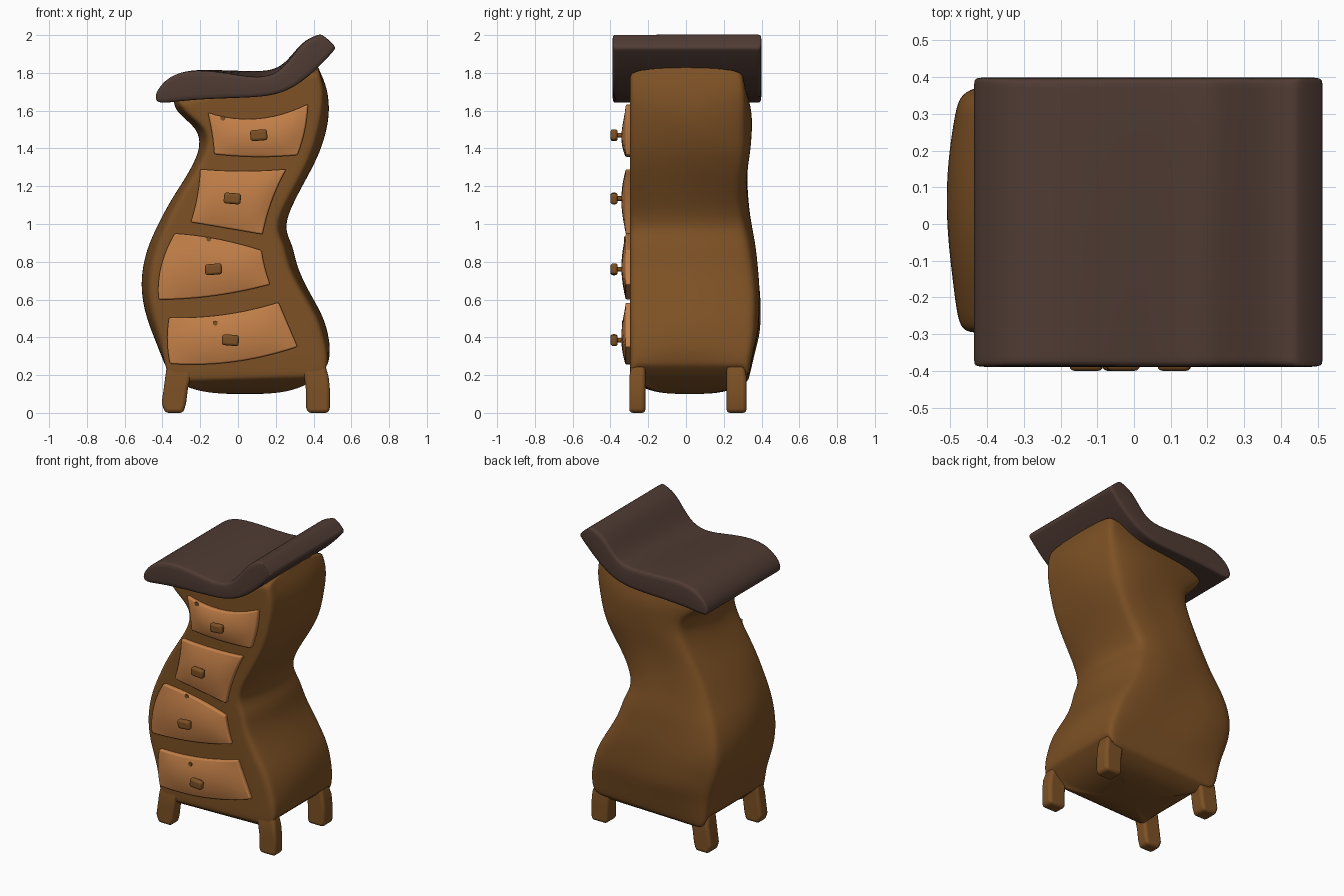
import bpy, bmesh, math
from mathutils import Matrix, Vector

if "Cube" in bpy.data.objects:
    bpy.data.objects.remove(bpy.data.objects["Cube"], do_unlink=True)


def material(name, rgb):
    m = bpy.data.materials.new(name)
    m.use_nodes = True
    m.diffuse_color = (*rgb, 1)
    m.node_tree.nodes["Principled BSDF"].inputs["Base Color"].default_value = (*rgb, 1)
    return m


wood = material("brown wood", (0.205, 0.082, 0.018))
drawer_wood = material("light drawer wood", (0.55, 0.215, 0.065))
dark_wood = material("dark top wood", (0.08, 0.044, 0.034))


def finish(bm, name, mat, subsurf=0, bevel=0, angle=60):
    bmesh.ops.recalc_face_normals(bm, faces=bm.faces)
    me = bpy.data.meshes.new(name)
    bm.to_mesh(me)
    bm.free()
    ob = bpy.data.objects.new(name, me)
    bpy.context.collection.objects.link(ob)
    me.materials.append(mat)
    if bevel:
        b = ob.modifiers.new("bevel", "BEVEL")
        b.width, b.segments = bevel, 3
    if subsurf:
        s = ob.modifiers.new("subsurf", "SUBSURF")
        s.levels = s.render_levels = subsurf
    bpy.ops.object.select_all(action="DESELECT")
    ob.select_set(True)
    bpy.context.view_layer.objects.active = ob
    bpy.ops.object.shade_smooth_by_angle(angle=math.radians(angle))
    return ob


def loft(rings, name, mat, **options):
    """Skin closed rings of equal even length, with strip-quad end caps."""
    bm = bmesh.new()
    loops = [[bm.verts.new(p) for p in r] for r in rings]
    n = len(loops[0])
    for a, b in zip(loops, loops[1:]):
        for i in range(n):
            j = (i + 1) % n
            bm.faces.new((a[i], a[j], b[j], b[i]))
    for cap in (loops[0], loops[-1]):
        for i in range(n // 2 - 1):
            bm.faces.new((cap[i], cap[i + 1], cap[n - 2 - i], cap[n - 1 - i]))
    return finish(bm, name, mat, **options)


# Swaying cabinet body: left z, right z, left x, right x, back y
sections = [
    (.22, .22, -.39, .478, .335), (.33, .33, -.417, .49, .365),
    (.42, .42, -.457, .482, .39), (.52, .52, -.497, .455, .395),
    (.65, .65, -.517, .372, .395), (.78, .78, -.502, .305, .38),
    (.89, .89, -.47, .288, .365), (.98, .98, -.43, .235, .345),
    (1.12, 1.12, -.365, .30, .325), (1.25, 1.25, -.28, .375, .325),
    (1.36, 1.38, -.217, .437, .34), (1.44, 1.52, -.197, .473, .345),
    (1.51, 1.63, -.22, .482, .345), (1.57, 1.72, -.295, .47, .33),
    (1.62, 1.78, -.337, .447, .312), (1.67, 1.83, -.338, .425, .302),
]
FRONT = -.297

# Unit square outline with clipped corners, starting mid right side
half = [.17, .5, .8, .95]
full = [-h for h in reversed(half)] + half
outline = [(1, h) for h in half] + [(-c, 1) for c in full] + [(-1, -c) for c in full]
outline += [(c, -1) for c in full] + [(1, -h) for h in reversed(half)]


def body_ring(zl, zr, xl, xr, yb):
    ring = []
    for cx, cy in outline:
        z = zl + (zr - zl) * (cx + 1) / 2
        swell = max(0, min(1, (z - .25) / .2, (1.85 - z) / .3))
        # side and back panels swell outwards between the corners
        x = (xl + xr) / 2 + cx * ((xr - xl) / 2 - .042 * swell * cy * cy)
        back = yb - .04 * swell * cx ** 4
        y = (FRONT + back) / 2 + cy * (back - FRONT) / 2
        if cy > -.7:                      # soft dents
            x += .006 * math.sin(9 * z + 7 * y) * cx * swell
            y += .007 * math.sin(8 * z + 9 * x) * max(cy, 0) * swell
        ring.append(Vector((x, y, z)))
    return ring


rings = [body_ring(*s) for s in sections]
for (cx, cy), p in zip(outline, rings[0]):    # lower edge, higher at the sides
    p.z = .26 if abs(cx) == 1 else .19 + .015 * cx
middle = Vector((.04, .02, 0))
belly = []
for scale in (.15, .45, .75, .97):            # bulging underside
    belly.append([Vector((middle.x + (p.x - middle.x) * scale,
                          middle.y + (p.y - middle.y) * scale,
                          .1 + (p.z - .1) * scale ** 4)) for p in rings[0]])
loft(belly + rings, "cabinet_body", wood, subsurf=2, angle=80)

# Four stubby legs: z, x range, inset of the outer y face
leg_left = [(0, .37, .48, 0), (.03, .36, .487, 0), (.12, .36, .487, 0),
            (.19, .35, .48, 0), (.26, .33, .46, .012), (.32, .32, .43, .03)]
leg_right = [(0, -.385, -.29, 0), (.05, -.405, -.275, 0), (.13, -.393, -.265, 0),
             (.19, -.385, -.25, 0), (.26, -.375, -.23, .012), (.32, -.35, -.22, .03)]
for side, rows in (("left", leg_left), ("right", leg_right)):
    for end, outer, inner in (("front", -.3, -.215), ("back", .32, .215)):
        rings = []
        for z, a, b, inset in rows:
            y = outer - math.copysign(inset, outer)
            rings.append([(a, y, z), (b, y, z), (b, inner, z), (a, inner, z)])
        loft(rings, f"{end}_{side}_leg", wood, bevel=.018)

# Warped top board: bottom x, z and top x, z
profile = [
    (-.438, 1.643, -.438, 1.70), (-.38, 1.64, -.37, 1.78), (-.28, 1.655, -.26, 1.818),
    (-.1, 1.665, -.1, 1.815), (.08, 1.67, .08, 1.808), (.2, 1.683, .18, 1.812),
    (.3, 1.725, .25, 1.85), (.39, 1.795, .32, 1.94), (.46, 1.865, .37, 1.982),
    (.51, 1.92, .43, 2.004), (.522, 1.938, .447, 2.004),
]
rings = []
for y in (-.39, -.375, -.27, -.1, .1, .28, .385, .40):
    sag = .035 * max(0, .25 - y) / .6
    ring = [(bx, y, bz) for bx, bz, tx, tz in profile]
    ring += [(tx, y, tz - sag * math.exp(-((tx - .1) / .16) ** 2))
             for bx, bz, tx, tz in reversed(profile)]
    rings.append(ring)
loft(rings, "top_board", dark_wood, subsurf=2, angle=80)


# Bulging drawer fronts: corners (TL, TR, BR, BL), edge bows (top, bottom, left, right), knob
drawers = [
    ("bottom", (-.365, .505), (.215, .585), (.315, .35), (-.36, .26),
     (-.025, -.035, -.012, 0), (-.04, .385)),
    ("lower", (-.335, .95), (.125, .86), (.17, .68), (-.42, .6),
     (.015, -.02, -.03, -.005), (-.13, .76)),
    ("upper", (-.2, 1.29), (.255, 1.29), (.13, .945), (-.25, 1.01),
     (-.01, .0, .01, -.015), (-.03, 1.135)),
    ("top", (-.16, 1.59), (.37, 1.635), (.315, 1.365), (-.125, 1.37),
     (-.055, -.012, .005, .012), (.11, 1.47)),
]
STEPS = [i / 6 - 1 for i in range(13)]
for k, (name, tl, tr, br, bl, bows, knob) in enumerate(drawers):
    tl, tr, br, bl = map(Vector, (tl, tr, br, bl))
    top, bottom, left, right = bows
    rings = []
    for v in STEPS:
        front, back = [], []
        for u in STEPS:
            s, t = (u + 1) / 2, (v + 1) / 2
            p = bl.lerp(br, s).lerp(tl.lerp(tr, s), t)
            x = p.x + (left * (1 - s) + right * s) * (1 - v * v)
            z = p.y + (bottom * (1 - t) + top * t) * (1 - u * u)
            front.append((x, -.32 - .022 * (1 - u ** 4) * (1 - v * v), z))
            back.append((x, -.26, z))
        rings.append(front + back[::-1])
    loft(rings, f"{name}_drawer", drawer_wood, bevel=.008, angle=40)

    # Knob: round stem and chunky rounded block
    bm = bmesh.new()
    bmesh.ops.create_cone(bm, cap_ends=True, segments=12, radius1=.012, radius2=.012, depth=.07,
                          matrix=Matrix.Rotation(math.pi / 2, 4, "X"))
    bmesh.ops.translate(bm, verts=bm.verts, vec=(knob[0], -.355, knob[1]))
    finish(bm, f"{name}_knob_stem", wood)
    bm = bmesh.new()
    bmesh.ops.create_cube(bm, size=1)
    bmesh.ops.scale(bm, verts=bm.verts, vec=(.09, .038, .058))
    block = finish(bm, f"{name}_knob", wood, bevel=.014)
    block.location = (knob[0], -.381, knob[1])
    block.rotation_euler.y = .08 * (-1) ** k

# Small worn chips on the drawer fronts
for name, x, y, z in (("bottom", -.12, -.334, .475), ("lower", -.155, -.324, .92),
                      ("top", -.08, -.325, 1.56)):
    bm = bmesh.new()
    bmesh.ops.create_cone(bm, cap_ends=True, segments=6, radius1=.014, radius2=.014, depth=.009,
                          matrix=Matrix.Rotation(math.pi / 2, 4, "X"))
    finish(bm, f"{name}_drawer_chip", wood, angle=30).location = (x, y, z)
